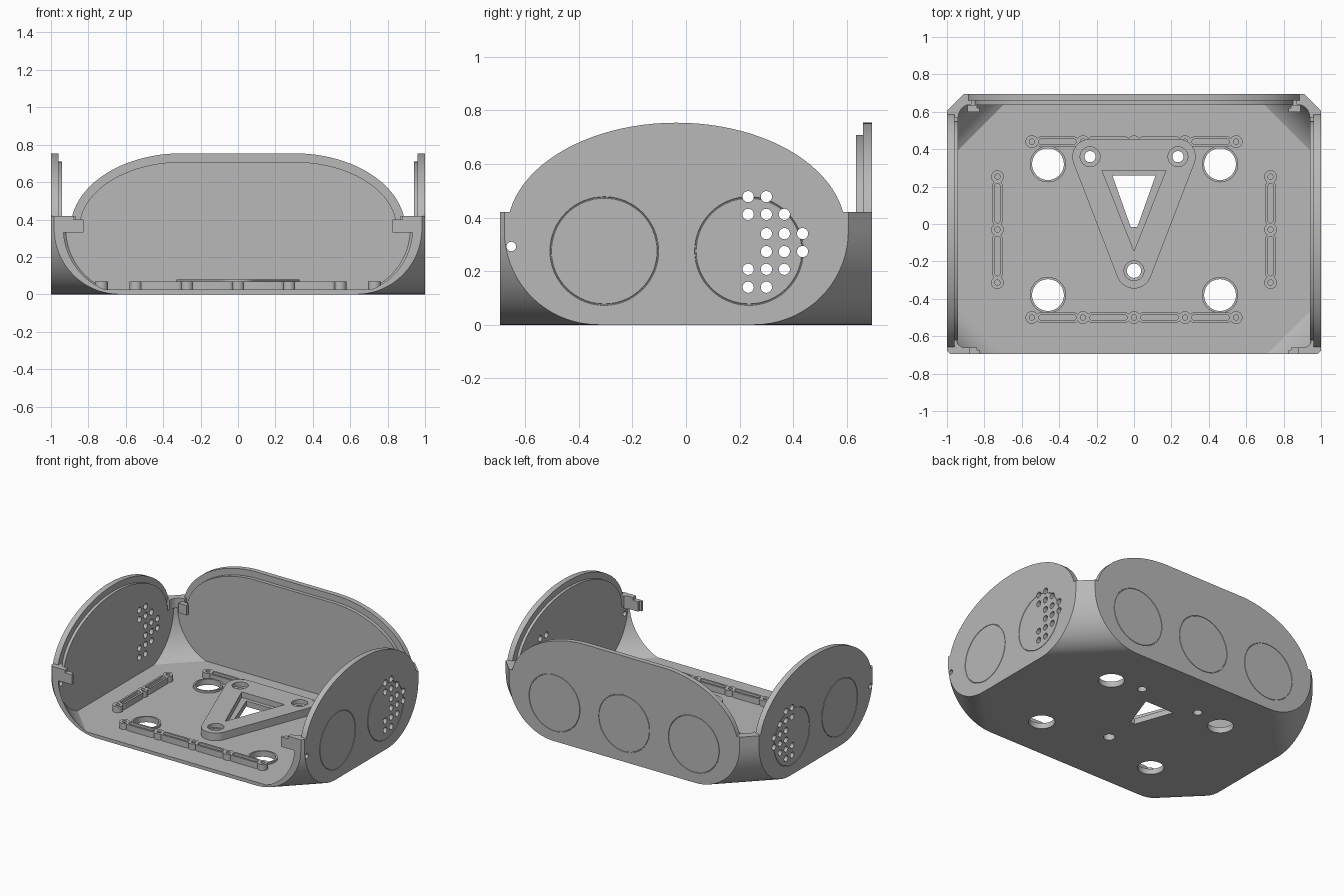
import bpy, bmesh
from math import sin, cos, pi, acos, radians
from mathutils import Matrix
from mathutils.geometry import convex_hull_2d

if "Cube" in bpy.data.objects:
    bpy.data.objects.remove(bpy.data.objects["Cube"])

grey = bpy.data.materials.new("plain grey")
grey.use_nodes = True
grey.diffuse_color = (0.48, 0.48, 0.48, 1)
grey.node_tree.nodes["Principled BSDF"].inputs["Base Color"].default_value = grey.diffuse_color


def finish(name, bm):
    bmesh.ops.recalc_face_normals(bm, faces=bm.faces)
    mesh = bpy.data.meshes.new(name)
    bm.to_mesh(mesh)
    bm.free()
    mesh.materials.append(grey)
    ob = bpy.data.objects.new(name, mesh)
    bpy.context.collection.objects.link(ob)
    return ob


def loft(name, rings):
    """Closed solid through a stack of equal point rings."""
    bm = bmesh.new()
    rows = [[bm.verts.new(p) for p in ring] for ring in rings]
    n = len(rows[0])
    for a, b in zip(rows, rows[1:]):
        for i in range(n):
            j = (i + 1) % n
            bm.faces.new((a[i], a[j], b[j], b[i]))
    bm.faces.new(rows[0])
    bm.faces.new(rows[-1])
    return finish(name, bm)


def prism(name, pts, lo, hi, axis="z"):
    place = {"x": lambda a, b, h: (h, a, b), "y": lambda a, b, h: (a, h, b),
             "z": lambda a, b, h: (a, b, h)}[axis]
    return loft(name, [[place(a, b, h) for a, b in pts] for h in (lo, hi)])


def circle(a, b, r, n=32):
    return [(a + r * cos(2 * pi * i / n), b + r * sin(2 * pi * i / n)) for i in range(n)]


def stadium(a, b, r, length=0, along_y=False, n=32):
    pts = []
    for i in range(n):
        t = 2 * pi * (i + 0.5) / n
        shift = length / 2 if cos(t) > 0 else -length / 2
        u, v = shift + r * cos(t), r * sin(t)
        pts.append((a - v, b + u) if along_y else (a + u, b + v))
    return pts


def tube(name, outer, inner, lo, hi):
    """Walled ring between two outlines."""
    bm = bmesh.new()
    rows = [[bm.verts.new((a, b, h)) for a, b in pts]
            for pts, h in ((outer, lo), (outer, hi), (inner, hi), (inner, lo))]
    n = len(outer)
    for k in range(4):
        p, q = rows[k], rows[(k + 1) % 4]
        for i in range(n):
            j = (i + 1) % n
            bm.faces.new((p[i], p[j], q[j], q[i]))
    return finish(name, bm)


def join(name, obs):
    bm = bmesh.new()
    for ob in obs:
        bm.from_mesh(ob.data)
        bpy.data.objects.remove(ob)
    return finish(name, bm)


def cut(cutter, *targets):
    cutter.hide_render = True
    for ob in targets:
        mod = ob.modifiers.new("cut", "BOOLEAN")
        mod.operation, mod.solver, mod.object = "DIFFERENCE", "EXACT", cutter
        bpy.context.view_layer.objects.active = ob
        bpy.ops.object.modifier_apply(modifier=mod.name)
    bpy.data.objects.remove(cutter)


# Lower shell: chamfered corners that sweep inward towards the floor
MID, FLOOR, SEAM = -0.036, 0.025, 0.35


def section(t, x, back, front, wall, z=None):
    half = 0.29 + 0.352 * sin(t) - wall
    sb, sf = 1 + MID + half, 1 - MID + half
    right = [(sf + front, front), (x, x - sf), (x, sb - x), (sb - back, back)]
    pts = right + [(-a, b) for a, b in reversed(right)]
    z = SEAM * (1 - cos(t)) if z is None else z
    return [(a, b, z) for a, b in pts]


STEPS = 18
shell = loft("lower_shell", [section(pi / 2 * i / STEPS, 1, 0.695, -0.695, 0)
                             for i in range(STEPS + 1)])
t0 = acos(1 - FLOOR / SEAM)
hollow = [section(t0 + (pi / 2 - t0) * i / STEPS, 0.94, 0.635, -0.8, 0.05)
          for i in range(STEPS + 1)]
hollow.append(section(pi / 2, 0.94, 0.635, -0.8, 0.05, 0.6))
cut(loft("hollow_cutter", hollow), shell)


# Upper wall plates with a stepped inner lip
def arch(mid, flat, a, b, n=48):
    return [(mid + (flat if i <= n / 2 else -flat) + a * cos(pi * i / n),
             SEAM + b * sin(pi * i / n)) for i in range(n + 1)]


side_plates = []
for s, side in ((1, "left"), (-1, "right")):
    side_plates.append(prism(side + "_wall", arch(MID, 0, 0.632, 0.404), s * 0.96, s, "x"))
    side_plates.append(prism(side + "_lip", arch(MID, 0, 0.585, 0.36), s * 0.94, s * 0.96, "x"))
back_wall = prism("back_wall", arch(0, 0.3, 0.595, 0.404), 0.66, 0.695, "y")
prism("back_lip", arch(0, 0.3, 0.55, 0.358), 0.635, 0.66, "y")

# Speaker vents and side screw holes
vents = []
for y, heights in ((0.232, (0.14, 0.207, 0.412, 0.478)),
                   (0.3, (0.14, 0.207, 0.273, 0.34, 0.412, 0.478)),
                   (0.367, (0.207, 0.273, 0.34, 0.412)), (0.435, (0.273, 0.34))):
    vents += [prism("vent", circle(y, z, 0.021, 20), -1.2, 1.2, "x") for z in heights]
vents.append(prism("screw", circle(-0.652, 0.292, 0.018, 16), -1.2, 1.2, "x"))
cut(join("vent_cutter", vents), shell, *side_plates)


# Fine circular grooves on the outer walls
def groove(loc, axis):
    bpy.ops.mesh.primitive_torus_add(major_radius=0.2, minor_radius=0.003,
                                     major_segments=64, minor_segments=6)
    ob = bpy.context.object
    ob.data.transform(Matrix.Translation(loc) @ Matrix.Rotation(pi / 2, 4, axis))
    return ob


rings = [groove((s, y, 0.275), "Y") for s in (-1, 1) for y in (-0.305, 0.235)]
rings += [groove((x, 0.695, 0.275), "X") for x in (-0.55, 0, 0.55)]
cut(join("groove_cutter", rings), shell, back_wall, side_plates[0], side_plates[2])

# Raised triangular mount
corners = [(-0.235, 0.36), (0.235, 0.36), (0, -0.25)]
cloud = [p for x, y in corners for p in circle(x, y, 0.095)]
outline = [cloud[i] for i in convex_hull_2d(cloud)]
mount = prism("triangular_mount", outline, FLOOR - 0.005, 0.08)
cut(prism("pocket", [(-0.17, 0.285), (0.17, 0.285), (0, -0.145)], 0.04, 0.2), mount)
cut(join("bores", [prism("bore", circle(x, y, 0.053), 0.05, 0.2) for x, y in corners]), mount)
holes = [prism("hole", circle(x, y, 0.03 if x else 0.038), -0.1, 0.2) for x, y in corners]
holes.append(prism("hole", [(-0.115, 0.258), (0.115, 0.258), (0.018, -0.015),
                            (-0.018, -0.015)], -0.1, 0.2))
cut(join("mount_cutter", holes), shell, mount)

# Large floor holes with raised rims
spots = [(x, y) for x in (-0.46, 0.46) for y in (-0.38, 0.32)]
cut(join("floor_cutter", [prism("hole", circle(x, y, 0.085, 48), -0.1, 0.2)
                          for x, y in spots]), shell)
for x, y in spots:
    tube("hole_rim", circle(x, y, 0.097, 48), circle(x, y, 0.085, 48), 0.02, 0.04)


# Slotted mounting strips: round posts joined by slotted bars
def strip(name, x, y, count, gap, along_y):
    parts = []
    for i in range(2 * count - 1):
        d = (i / 2 - (count - 1) / 2) * gap
        px, py = (x, y + d) if along_y else (x + d, y)
        if i % 2:
            outer, inner = [stadium(px, py, r, gap - 0.1, along_y) for r in (0.028, 0.014)]
        else:
            outer, inner = [stadium(px, py, r) for r in (0.034, 0.014)]
        parts.append(tube("part", outer, inner, 0.02, 0.068))
    join(name, parts)


strip("front_strip", 0, -0.5, 5, 0.273, False)
strip("back_strip", 0, 0.44, 5, 0.273, False)
for s, side in ((1, "left"), (-1, "right")):
    strip(side + "_strip", s * 0.73, -0.03, 3, 0.283, True)

    # Corner brackets and their clips
    curve = [(0.87 + 0.07 * sin(a), 0.57 + 0.07 * cos(a))
             for a in (pi / 2 * i / 8 for i in range(9))]
    back = [(1, 0.57), (1, 0.606), (0.911, 0.695), (0.87, 0.695)] + curve
    prism(side + "_back_bracket", [(s * x, y) for x, y in back], SEAM, 0.42)
    front = [(0.983, -0.695), (1, -0.678), (1, -0.62), (0.95, -0.62),
             (0.94, -0.645), (0.915, -0.66), (0.88, -0.66), (0.88, -0.695)]
    prism(side + "_front_bracket", [(s * x, y) for x, y in front], 0.33, 0.42)
    for label, y in (("front", -0.68), ("back", 0.615)):
        clip = [(0.825, y - 0.015), (0.89, y - 0.015), (0.89, y + 0.02),
                (0.84, y + 0.02), (0.84, y + 0.005), (0.825, y + 0.005)]
        prism(f"{side}_{label}_clip", [(s * a, b) for a, b in clip], 0.33, 0.4)

# Smooth curved surfaces, keep edges crisp
bpy.ops.object.select_all(action="DESELECT")
for ob in bpy.context.collection.objects:
    if ob.type == "MESH" and grey.name in ob.data.materials:
        ob.select_set(True)
        bpy.context.view_layer.objects.active = ob
bpy.ops.object.shade_smooth_by_angle(angle=radians(25))
